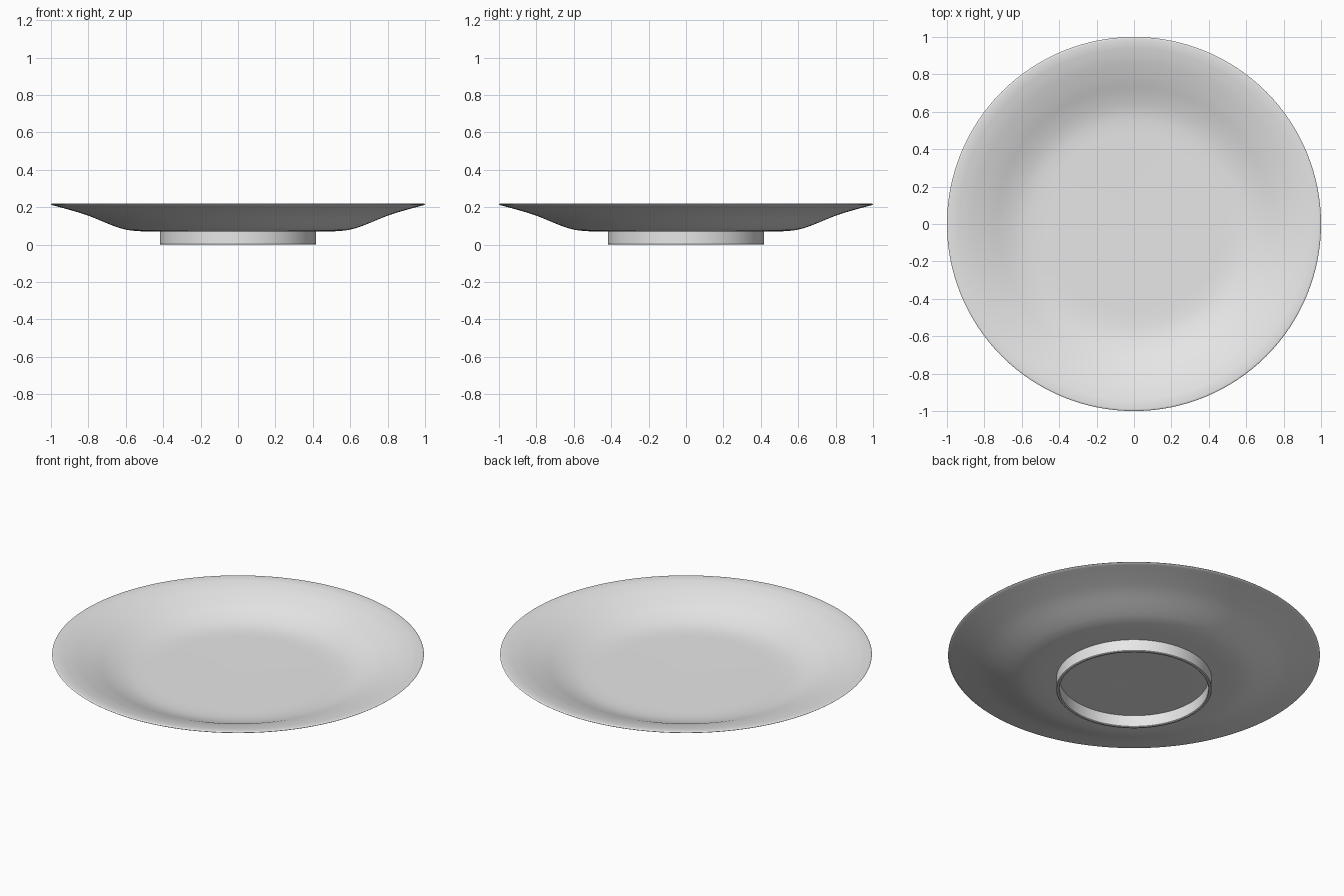
import bpy, bmesh, math
from mathutils import Vector

cube = bpy.data.objects.get("Cube")
if cube:
    bpy.data.objects.remove(cube)

glaze = bpy.data.materials.new("pale_grey_glaze")
glaze.use_nodes = True
COLOUR = (0.8, 0.8, 0.8, 1)
glaze.diffuse_color = COLOUR
glaze.node_tree.nodes["Principled BSDF"].inputs["Base Color"].default_value = COLOUR


def smooth_profile(points, steps=4):
    """Round a radius/height profile with a Catmull-Rom curve."""
    pts = [Vector(p) for p in points]
    pts = [pts[0]] + pts + [pts[-1]]
    out = []
    for a, b, c, d in zip(pts, pts[1:], pts[2:], pts[3:]):
        for i in range(steps):
            t = i / steps
            out.append(0.5 * (2 * b + (c - a) * t + (2 * a - 5 * b + 4 * c - d) * t**2
                              + (3 * b - a - 3 * c + d) * t**3))
    return out + [pts[-1]]


def lathe(name, profile, closed=False, segments=128):
    """Revolve a radius/height profile about the z axis."""
    bm = bmesh.new()
    verts = [bm.verts.new((r, 0, z)) for r, z in profile]
    pairs = list(zip(verts, verts[1:]))
    if closed:
        pairs.append((verts[-1], verts[0]))
    edges = [bm.edges.new(p) for p in pairs]
    bmesh.ops.spin(bm, geom=verts + edges, cent=(0, 0, 0), axis=(0, 0, 1),
                   angle=math.tau, steps=segments, use_duplicate=False)
    bmesh.ops.remove_doubles(bm, verts=bm.verts, dist=0.0001)
    bmesh.ops.recalc_face_normals(bm, faces=bm.faces)
    mesh = bpy.data.meshes.new(name)
    bm.to_mesh(mesh)
    bm.free()
    mesh.materials.append(glaze)
    obj = bpy.data.objects.new(name, mesh)
    bpy.context.collection.objects.link(obj)
    bpy.ops.object.select_all(action='DESELECT')
    obj.select_set(True)
    bpy.context.view_layer.objects.active = obj
    bpy.ops.object.shade_smooth_by_angle(angle=math.radians(40))
    return obj


# Dish: underside out to the thin rounded rim, then back across the top
underside = [(0, .07), (.42, .07), (.54, .073), (.61, .083), (.68, .106),
             (.8, .155), (.9, .186), (.985, .209)]
rim = [(.995, .212), (1, .216), (.997, .219), (.99, .22)]
top = [(.95, .216), (.88, .2), (.78, .166), (.69, .13), (.61, .106),
       (.53, .096), (.4, .094), (0, .092)]
lathe("plate_dish", smooth_profile(underside) + rim + smooth_profile(top))

# Foot: thin ring with softened lower edges
foot = [(.4, .075), (.4, .004), (.404, 0), (.414, 0), (.418, .004), (.418, .075)]
lathe("foot_ring", foot, closed=True)
